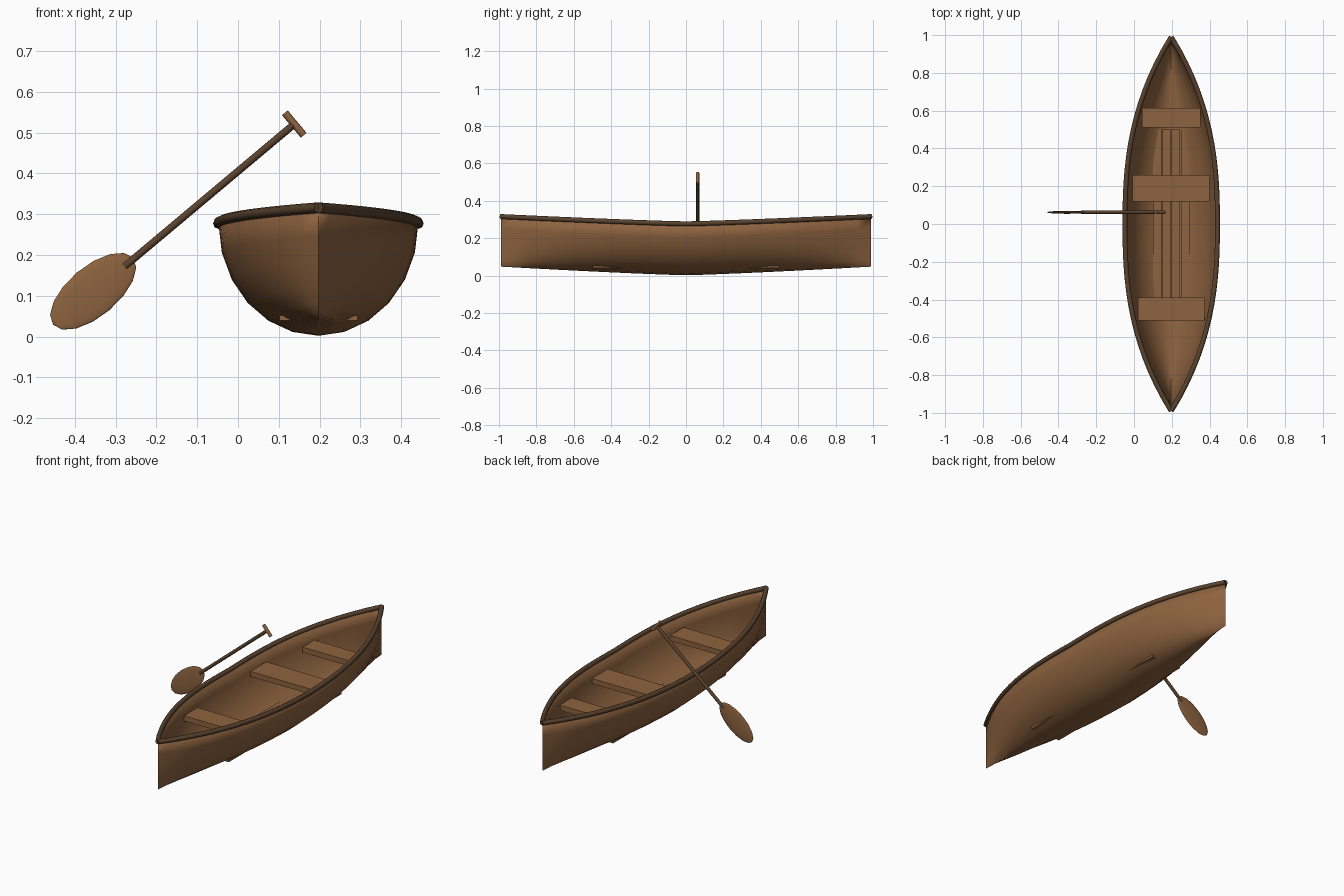
import bpy, bmesh, math
from mathutils import Vector

if "Cube" in bpy.data.objects:
    bpy.data.objects.remove(bpy.data.objects["Cube"])

CX, L = 0.197, 0.99          # boat centre line, half length


def material(name, rgb):
    m = bpy.data.materials.new(name)
    m.diffuse_color = (*rgb, 1)
    m.use_nodes = True
    m.node_tree.nodes["Principled BSDF"].inputs["Base Color"].default_value = m.diffuse_color
    return m


WOOD = material("wood", (0.27, 0.125, 0.05))
DARK = material("dark_wood", (0.10, 0.055, 0.028))


def finish(ob, name, mat, smooth=True):
    ob.name = name
    ob.data.materials.append(mat)
    if smooth:
        bpy.ops.object.select_all(action='DESELECT')
        ob.select_set(True)
        bpy.context.view_layer.objects.active = ob
        bpy.ops.object.shade_smooth_by_angle(angle=math.radians(35))
    return ob


def mesh_object(bm, name):
    me = bpy.data.meshes.new(name)
    bm.to_mesh(me)
    bm.free()
    ob = bpy.data.objects.new(name, me)
    bpy.context.collection.objects.link(ob)
    return ob


def box(name, x0, x1, y0, y1, z0, z1):
    bpy.ops.mesh.primitive_cube_add(size=1, location=((x0 + x1) / 2, (y0 + y1) / 2, (z0 + z1) / 2))
    ob = bpy.context.object
    ob.scale = (x1 - x0, y1 - y0, z1 - z0)
    return finish(ob, name, WOOD, False)


def rod(name, a, b, r, mat, sides=12):
    a, b = Vector(a), Vector(b)
    bpy.ops.mesh.primitive_cylinder_add(vertices=sides, radius=r, depth=(b - a).length, location=(a + b) / 2)
    ob = bpy.context.object
    ob.rotation_euler = (b - a).to_track_quat('Z', 'Y').to_euler()
    return finish(ob, name, mat)


# Hull lines along the length, t = -1..1
def half_width(t):
    return 0.245 * (1 - abs(t) ** 2.5)


def sheer(t):
    return 0.277 + 0.039 * abs(t) ** 1.2


def keel(t):
    return 0.002 + 0.046 * abs(t) ** 1.2


STATIONS = [-1 + i / 14 for i in range(29)]

# Hull: half-ellipse sections lofted from end to end
bm = bmesh.new()
rows = []
for t in STATIONS:
    w, top, low = half_width(t), sheer(t), keel(t)
    rows.append([bm.verts.new((CX - w * math.cos(math.pi * k / 12), t * L,
                               top - (top - low) * math.sin(math.pi * k / 12))) for k in range(13)])
for r0, r1 in zip(rows, rows[1:]):
    for k in range(12):
        bm.faces.new((r0[k], r1[k], r1[k + 1], r0[k + 1]))
bmesh.ops.remove_doubles(bm, verts=bm.verts, dist=1e-4)
bm.normal_update()
if min(bm.faces, key=lambda f: f.calc_center_median().z).normal.z > 0:
    bmesh.ops.reverse_faces(bm, faces=bm.faces)
hull = finish(mesh_object(bm, "hull"), "hull", WOOD)
shell = hull.modifiers.new("shell", 'SOLIDIFY')
shell.thickness, shell.offset = 0.01, -1

# Gunwale rails: round tubes following the rim on both sides
for side, name in ((-1, "left_rail"), (1, "right_rail")):
    cu = bpy.data.curves.new(name, 'CURVE')
    cu.dimensions = '3D'
    cu.bevel_depth, cu.bevel_resolution, cu.use_fill_caps = 0.013, 2, True
    sp = cu.splines.new('POLY')
    sp.points.add(len(STATIONS) - 1)
    for p, t in zip(sp.points, STATIONS):
        p.co = (CX + side * half_width(t), t * L, sheer(t), 1)
    sp.use_smooth = True
    rail = bpy.data.objects.new(name, cu)
    bpy.context.collection.objects.link(rail)
    cu.materials.append(DARK)

# Seats
for name, half, y0, y1 in (("front_seat", 0.175, -0.51, -0.39),
                           ("middle_seat", 0.204, 0.12, 0.26),
                           ("rear_seat", 0.155, 0.51, 0.615)):
    box(name, CX - half, CX + half, y0, y1, 0.203, 0.232)

# Floor planks
for i in range(4):
    x = CX + (i - 1.5) * 0.049
    box(f"floor_plank_{i + 1}", x - 0.022, x + 0.022, -0.5, 0.5, 0.04, 0.052)

# Paddle: shaft, T-grip and flat oval blade, in one upright plane
PY, ANG = 0.062, math.radians(40)
u = Vector((math.cos(ANG), 0, math.sin(ANG)))
n = Vector((math.sin(ANG), 0, -math.cos(ANG)))
grip = Vector((0.138, PY, 0.521))
rod("paddle_shaft", (-0.278, PY, 0.172), grip, 0.009, DARK)
rod("paddle_grip", grip - n * 0.036, grip + n * 0.036, 0.0092, WOOD)
bpy.ops.mesh.primitive_uv_sphere_add(segments=16, ring_count=8, radius=1, location=(-0.355, PY, 0.111))
blade = bpy.context.object
blade.scale = (0.061, 0.008, 0.128)
blade.rotation_euler = (0, math.pi / 2 - ANG, 0)
finish(blade, "paddle_blade", WOOD)
